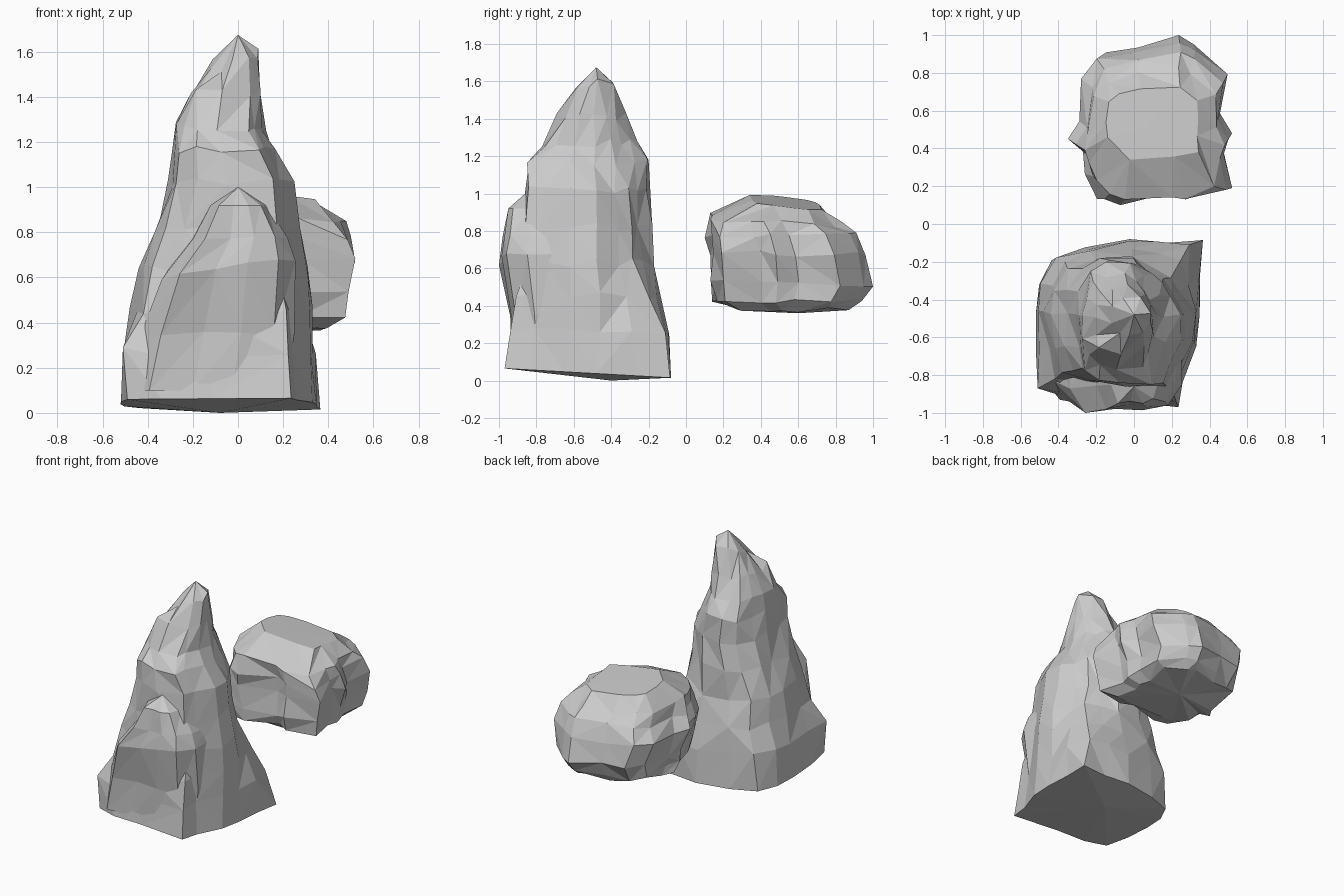
import bpy, bmesh, math, random

if "Cube" in bpy.data.objects:
    bpy.data.objects.remove(bpy.data.objects["Cube"])


def shape_point(p, r, notch):
    # Blend an outline point towards the unit circle by r, cut the +x+y corner by notch
    d = math.hypot(*p)
    diag = max(0, (p[0] + p[1]) / d / math.sqrt(2))
    return [(c * (1 - r) + c / d * r) * (1 - notch * diag ** 5) for c in p]


def rock(name, outline, levels, bottom, top, jitter, seed, merge=0.05):
    # Loft an outline through levels of (z, x0, x1, y0, y1, roundness, x tilt, y tilt, notch)
    rng = random.Random(seed)
    bm = bmesh.new()
    rings = []
    for z, x0, x1, y0, y1, r, tx, ty, notch in levels:
        pts = [shape_point(p, r, notch) for p in outline]
        pts = [(px * (1 + rng.uniform(-jitter, jitter * 0.3)),
                py * (1 + rng.uniform(-jitter, jitter * 0.3))) for px, py in pts]
        lo = [min(p[i] for p in pts) for i in (0, 1)]
        hi = [max(p[i] for p in pts) for i in (0, 1)]
        ring = []
        for px, py in pts:
            u = (px - lo[0]) / (hi[0] - lo[0])
            v = (py - lo[1]) / (hi[1] - lo[1])
            dz = rng.uniform(-jitter, jitter) * 0.3 if 0.1 < z < 0.9 or z > 1 else 0
            ring.append(bm.verts.new((x0 + (x1 - x0) * u, y0 + (y1 - y0) * v,
                                      z + dz - tx * (u - 0.5) - ty * (v - 0.5))))
        rings.append(ring)
    n = len(outline)
    for a, b in zip(rings, rings[1:]):
        for i in range(n):
            j = (i + 1) % n
            if rng.random() < 0.5:
                tris = (a[i], a[j], b[j]), (a[i], b[j], b[i])
            else:
                tris = (a[i], a[j], b[i]), (a[j], b[j], b[i])
            for t in tris:
                bm.faces.new(t)
    for ring, tip in ((rings[0], bottom), (rings[-1], top)):
        c = bm.verts.new(tip)
        for i in range(n):
            bm.faces.new((ring[i], ring[(i + 1) % n], c))
    bmesh.ops.remove_doubles(bm, verts=bm.verts, dist=merge)
    bmesh.ops.recalc_face_normals(bm, faces=bm.faces)
    me = bpy.data.meshes.new(name)
    bm.to_mesh(me)
    bm.free()
    ob = bpy.data.objects.new(name, me)
    bpy.context.collection.objects.link(ob)
    return ob


# Tall spire
spire_plan = [(-.96, -.84), (-.6, -.96), (-.1, -.95), (.68, -1), (.74, -.75), (.92, -.3), (1, .1),
              (1, .55), (.97, .97), (.55, 1), (.13, 1), (-.4, .88), (-.78, .79), (-.95, .45),
              (-1, .1), (-1, -.4)]
spire = rock("rock_spire", spire_plan, [
    (.04, -.52, .365, -.97, -.08, 0, 0, .05, 0),
    (.27, -.51, .345, -.94, -.09, .05, 0, 0, .05),
    (.45, -.48, .33, -.91, -.13, .2, 0, 0, .15),
    (.63, -.44, .31, -.87, -.17, .3, 0, 0, .25),
    (.82, -.37, .275, -.86, -.18, .4, 0, 0, .3),
    (1.02, -.31, .25, -.86, -.19, .5, 0, 0, .3),
    (1.16, -.29, .165, -.85, -.2, .5, 0, 0, .25),
    (1.27, -.275, .125, -.77, -.26, .6, 0, 0, .2),
    (1.41, -.21, .1, -.69, -.32, .6, 0, 0, .1),
    (1.57, -.12, .09, -.59, -.38, .7, -.06, -.04, 0),
], (-.08, -.4, 0), (0, -.48, 1.675), .08, 4, .06)

# Front buttress, merged into the spire
butt_plan = [(-1, -.5), (-.75, -1), (-.2, -.93), (.3, -.95), (.75, -.85), (1, -.4), (1, .3),
             (.7, 1), (-.7, 1), (-1, .3)]
butt = rock("rock_buttress", butt_plan, [
    (.1, -.48, .22, -.93, -.5, 0, 0, 0, 0),
    (.35, -.43, .25, -.94, -.5, 0, 0, 0, 0),
    (.64, -.34, .255, -1, -.5, 0, -.08, 0, 0),
    (.78, -.21, .225, -.98, -.5, 0, 0, 0, 0),
    (.92, -.12, .13, -.95, -.55, .2, 0, 0, 0),
], (-.1, -.7, .08), (0, -.86, 1), .05, 7)
mod = spire.modifiers.new("merge", 'BOOLEAN')
mod.operation = 'UNION'
mod.solver = 'EXACT'
mod.object = butt
bpy.context.view_layer.objects.active = spire
bpy.ops.object.modifier_apply(modifier=mod.name)
bpy.data.objects.remove(butt)

# Squat floating boulder
boulder_plan = [(-.65, -.96), (-.42, -1), (.25, -.87), (.45, -.95), (.98, -.83), (.9, -.35),
                (.97, -.15), (.86, .1), (.92, .6), (.55, .92), (.36, 1), (-.2, .87), (-.62, .78),
                (-.82, .55), (-.84, 0), (-1, -.22), (-.84, -.38), (-.82, -.67)]
rock("rock_boulder", boulder_plan, [
    (.38, -.25, .39, .24, .88, .1, 0, 0, 0),
    (.43, -.27, .475, .14, .94, .1, 0, 0, 0),
    (.52, -.28, .49, .13, 1, .1, 0, 0, 0),
    (.68, -.35, .52, .13, .96, 0, 0, 0, 0),
    (.78, -.31, .5, .1, .91, 0, 0, 0, 0),
    (.86, -.26, .48, .13, .83, .5, .03, .03, 0),
    (.955, -.19, .36, .34, .74, .2, .06, .05, 0),
], (.1, .6, .36), (.05, .5, .965), .06, 11, .065)
